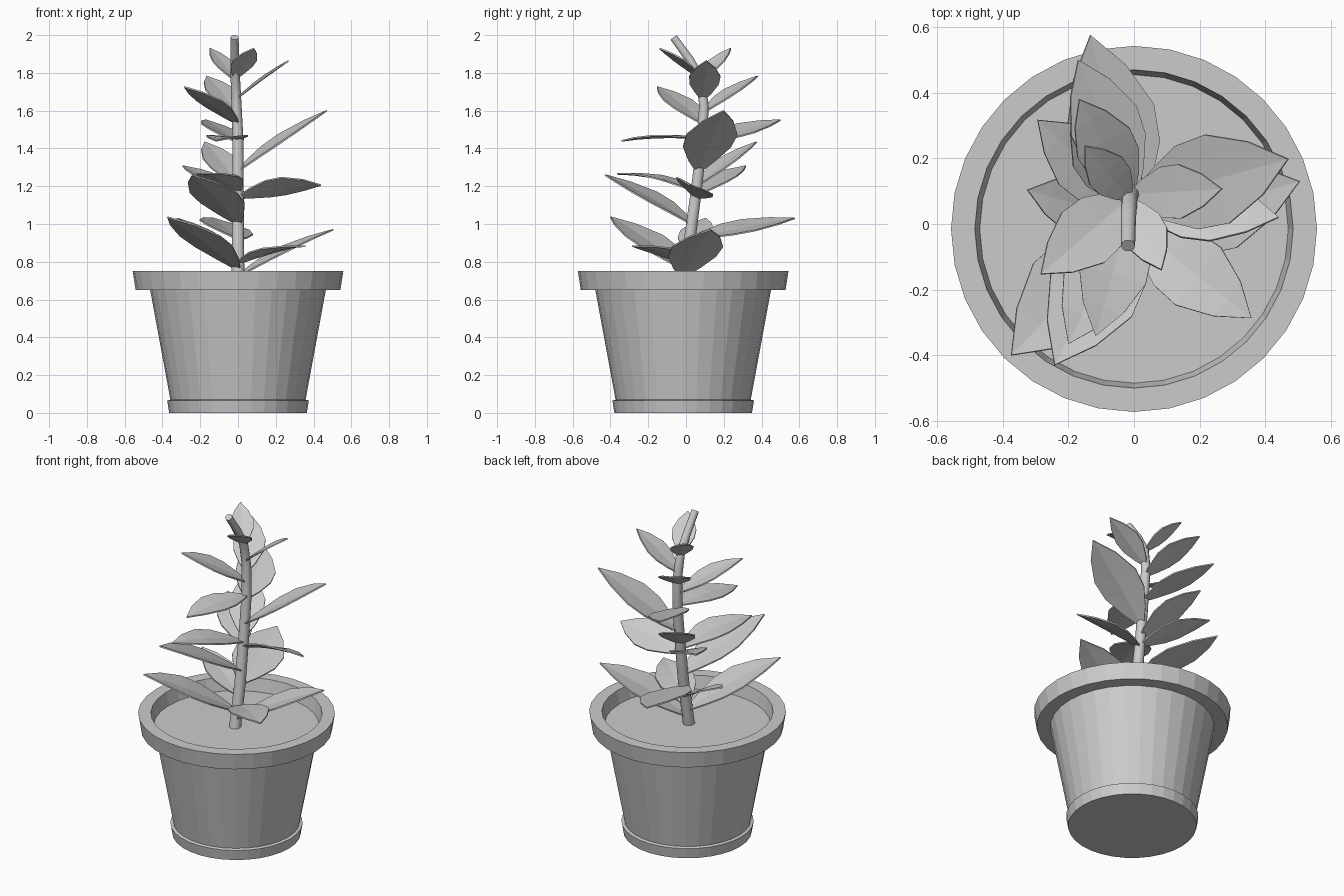
import bpy, bmesh, math
from mathutils import Vector

cube = bpy.data.objects.get("Cube")
if cube:
    bpy.data.objects.remove(cube, do_unlink=True)

grey = bpy.data.materials.new("plain_grey")
grey.use_nodes = True
grey.diffuse_color = (0.6, 0.6, 0.6, 1)
grey.node_tree.nodes["Principled BSDF"].inputs["Base Color"].default_value = grey.diffuse_color

UP = Vector((0, 0, 1))
POT_Y = -0.015


def finish(name, bm):
    bmesh.ops.recalc_face_normals(bm, faces=bm.faces)
    mesh = bpy.data.meshes.new(name)
    bm.to_mesh(mesh)
    bm.free()
    mesh.materials.append(grey)
    obj = bpy.data.objects.new(name, mesh)
    bpy.context.collection.objects.link(obj)
    return obj


def bridge(bm, a, b):
    for i in range(len(a)):
        j = (i + 1) % len(a)
        bm.faces.new((a[i], a[j], b[j], b[i]))


def ring(bm, centre, u, v, radius, sides):
    angles = [math.tau * i / sides for i in range(sides)]
    return [bm.verts.new(centre + radius * (u * math.cos(a) + v * math.sin(a))) for a in angles]


# Pot: turned profile with foot, tapered wall, overhanging rim and inner lip
bm = bmesh.new()
profile = [(0.364, 0), (0.375, 0.065), (0.358, 0.07), (0.465, 0.65),
           (0.542, 0.65), (0.5575, 0.75), (0.485, 0.75), (0.468, 0.66)]
rings = [ring(bm, Vector((0, POT_Y, z)), Vector((1, 0, 0)), Vector((0, 1, 0)), r, 32)
         for r, z in profile]
for a, b in zip(rings, rings[1:]):
    bridge(bm, a, b)
bm.faces.new(rings[0])
finish("pot", bm)

# Soil surface
bm = bmesh.new()
bm.faces.new(ring(bm, Vector((0, POT_Y, 0.67)), Vector((1, 0, 0)), Vector((0, 1, 0)), 0.47, 32))
soil = finish("soil", bm)
if soil.data.polygons[0].normal.z < 0:
    soil.data.flip_normals()

# Stem: tapered tube bending forward at the top
path = [Vector(p) for p in [(0, -0.03, 0.66), (0, 0.02, 0.92), (0, 0.055, 1.18), (0, 0.085, 1.45),
                            (-0.008, 0.095, 1.63), (-0.014, 0.075, 1.77), (-0.017, 0.02, 1.87),
                            (-0.018, -0.066, 1.988)]]
bm = bmesh.new()
rings = []
for i, p in enumerate(path):
    along = (path[min(i + 1, len(path) - 1)] - path[max(i - 1, 0)]).normalized()
    side = Vector((1, 0, 0))
    rings.append(ring(bm, p, side, along.cross(side).normalized(), 0.034 - 0.0018 * i, 10))
for a, b in zip(rings, rings[1:]):
    bridge(bm, a, b)
bm.faces.new(rings[0])
bm.faces.new(rings[-1])
stem = finish("stem", bm)
for poly in stem.data.polygons:
    poly.use_smooth = len(poly.vertices) == 4


def stem_point(z):
    for a, b in zip(path, path[1:]):
        if a.z <= z <= b.z:
            return a.lerp(b, (z - a.z) / (b.z - a.z))


# Leaf outline: (distance along, half width) as shares of the full size
OUTLINE = [(0, 0.12), (0.16, 0.55), (0.36, 0.94), (0.56, 1.0), (0.8, 0.6)]


def leaf(name, base_z, tip, arch=0.02, roll=0):
    base, tip = stem_point(base_z), Vector(tip)
    along = tip - base
    length = along.length
    flat_side = along.cross(UP).normalized()
    flat_normal = flat_side.cross(along).normalized()
    c, s = math.cos(math.radians(roll)), math.sin(math.radians(roll))
    normal = flat_normal * c + flat_side * s
    side = flat_side * c - flat_normal * s
    half = 0.24 * length
    bm = bmesh.new()
    rows = []
    for t, w in OUTLINE:
        mid = base + along * t + normal * (4 * arch * length * t * (1 - t))
        lift = normal * (0.09 * half * w)
        rows.append([bm.verts.new(mid - side * half * w + lift), bm.verts.new(mid),
                     bm.verts.new(mid + side * half * w + lift)])
    end = bm.verts.new(tip)
    for a, b in zip(rows, rows[1:]):
        for k in (0, 1):
            bm.faces.new((a[k], a[k + 1], b[k + 1], b[k]))
    for k in (0, 1):
        bm.faces.new((rows[-1][k], rows[-1][k + 1], end))
    obj = finish(name, bm)
    thick = obj.modifiers.new("thickness", "SOLIDIFY")
    thick.thickness = 0.008
    thick.offset = 0


# Leaves from bottom to top: height on the stem, tip, then optional arch and roll
leaves = [(0.72, (0.505, 0.13, 0.97)), (0.76, (-0.374, -0.40, 1.037)),
          (0.79, (0.358, -0.287, 0.883), 0.04), (0.85, (-0.325, 0.104, 1.03)),
          (0.92, (-0.133, 0.576, 1.03), 0.0, 12), (1.00, (-0.242, -0.43, 1.26)),
          (1.14, (0.44, 0.02, 1.206), 0.04, -25), (1.15, (-0.294, 0.317, 1.307)),
          (1.17, (-0.20, -0.366, 1.265), 0.05), (1.20, (-0.178, 0.374, 1.434)),
          (1.28, (0.47, 0.198, 1.60), 0.01), (1.43, (-0.17, 0.50, 1.55), 0.0, 12),
          (1.45, (-0.117, -0.341, 1.44), 0.03), (1.53, (-0.284, -0.153, 1.726)),
          (1.59, (-0.167, 0.38, 1.782)), (1.66, (0.268, 0.107, 1.864), 0.01),
          (1.76, (-0.15, 0.238, 1.93)), (1.77, (0.084, -0.14, 1.93))]
for i, spec in enumerate(leaves):
    leaf(f"leaf_{i + 1}", *spec)
